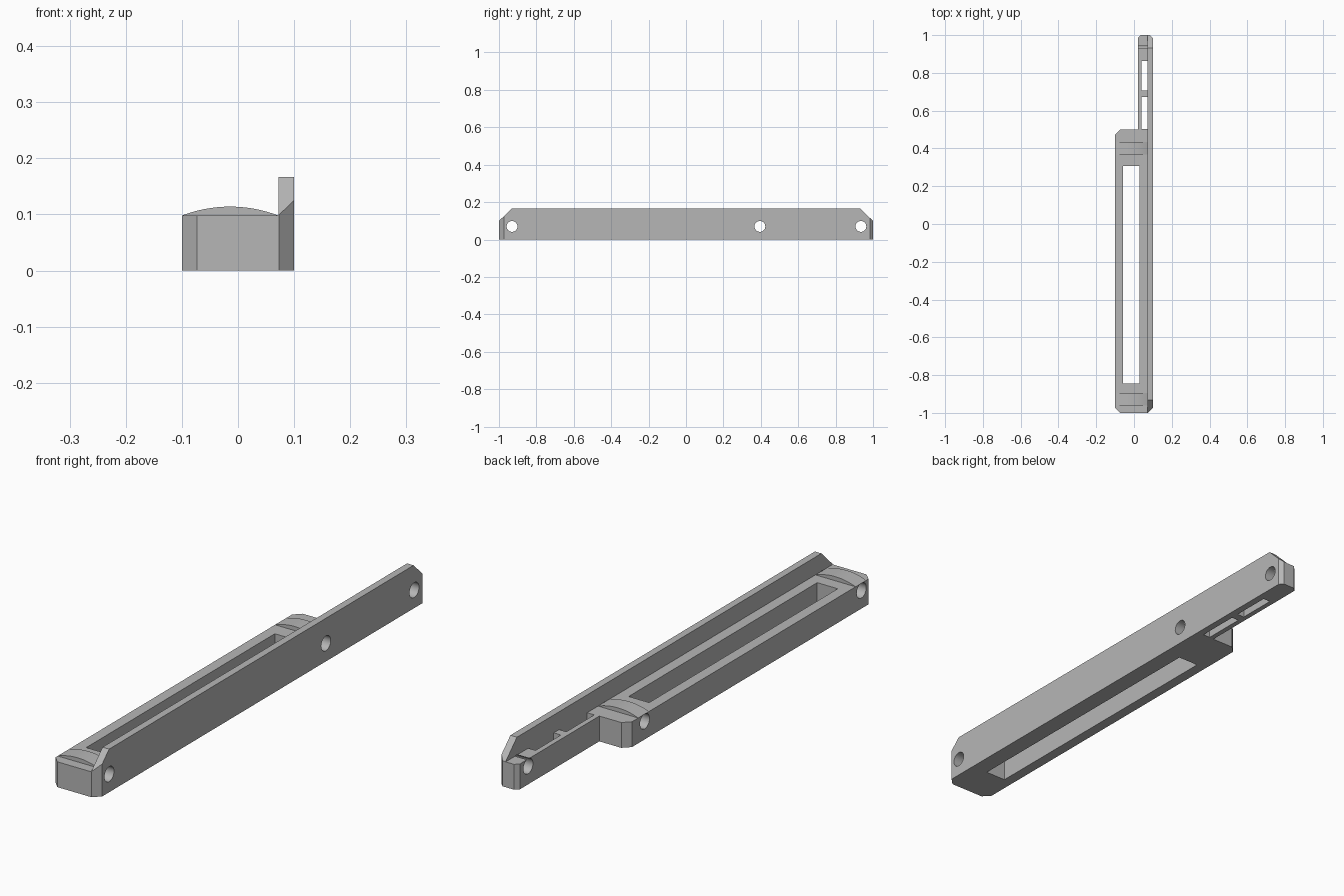
import bpy
import bmesh
import math
from mathutils import Vector

cube = bpy.data.objects.get("Cube")
if cube:
    bpy.data.objects.remove(cube, do_unlink=True)

grey = bpy.data.materials.new("plain grey")
grey.use_nodes = True
grey.diffuse_color = (0.47, 0.47, 0.47, 1)
grey.node_tree.nodes["Principled BSDF"].inputs["Base Color"].default_value = grey.diffuse_color

LOW, HIGH = 0.098, 0.167      # heights of the body and the tall side wall
WALL_X = 0.072                # inner face of the wall


def prism(name, points, axis, start, end):
    """Extrude a closed outline along x, y or z."""
    place = {"x": lambda a, b: (start, a, b),
             "y": lambda a, b: (a, start, b),
             "z": lambda a, b: (a, b, start)}[axis]
    bm = bmesh.new()
    face = bm.faces.new([bm.verts.new(place(a, b)) for a, b in points])
    ext = bmesh.ops.extrude_face_region(bm, geom=[face])
    shift = Vector([(end - start) * (axis == k) for k in "xyz"])
    moved = [v for v in ext["geom"] if isinstance(v, bmesh.types.BMVert)]
    bmesh.ops.translate(bm, verts=moved, vec=shift)
    bmesh.ops.recalc_face_normals(bm, faces=bm.faces)
    mesh = bpy.data.meshes.new(name)
    bm.to_mesh(mesh)
    bm.free()
    mesh.materials.append(grey)
    obj = bpy.data.objects.new(name, mesh)
    bpy.context.collection.objects.link(obj)
    return obj


def box(name, x0, x1, y0, y1, z0=-0.1, z1=0.3):
    return prism(name, [(x0, y0), (x1, y0), (x1, y1), (x0, y1)], "z", z0, z1)


def select(obj):
    bpy.ops.object.select_all(action="DESELECT")
    obj.select_set(True)
    bpy.context.view_layer.objects.active = obj


def cut(target, cutter):
    cutter.hide_render = True
    mod = target.modifiers.new("cut", "BOOLEAN")
    mod.operation = "DIFFERENCE"
    mod.solver = "EXACT"
    mod.object = cutter
    select(target)
    bpy.ops.object.modifier_apply(modifier=mod.name)
    bpy.data.objects.remove(cutter, do_unlink=True)


# Frame: plan outline with chamfered corners and a narrow rear arm
c, d = 0.027, 0.015
outline = [(-0.1, c - 1), (c - 0.1, -1), (0.1 - c, -1), (0.1, c - 1),
           (0.1, 1 - d), (0.1 - d, 1), (0.021 + d, 1), (0.021, 1 - d),
           (0.021, 0.5), (c - 0.1, 0.5), (-0.1, 0.5 - c)]
frame = prism("frame", outline, "z", 0, HIGH)

# Lower everything beside the wall, then open the long slot and arm windows
cut(frame, box("step_cutter", -0.3, WALL_X, -1.2, 1.2, LOW, 0.3))
cut(frame, box("slot_cutter", -0.058, 0.03, -0.845, 0.308))
for y0, y1 in ((0.502, 0.673), (0.706, 0.862)):
    cut(frame, box("window_cutter", 0.041, WALL_X, y0, y1))

# Sloped ends of the wall
for s in (-1, 1):
    wedge = [(s * 1.1, 0), (s * 1.1, 0.3), (s * 0.8, 0.3), (s * 1.1, 0)]
    wedge = [(s * 1.05, 0.05), (s * 0.88, 0.217), (s * 1.05, 0.217)]
    cut(frame, prism("end_cutter", wedge, "x", -0.2, 0.2))

# Cross holes
ring = [(math.cos(i * math.tau / 32) * 0.029, math.sin(i * math.tau / 32) * 0.029)
        for i in range(32)]
for y in (-0.93, 0.395, 0.935):
    cut(frame, prism("hole_cutter", [(y + a, 0.07 + b) for a, b in ring], "x", -0.2, 0.2))

# Arched pads across the body above two holes
half, rise, steps = (WALL_X + 0.1) / 2, 0.016, 20
radius = (half ** 2 + rise ** 2) / (2 * rise)
sweep = math.asin(half / radius)
arch = []
for i in range(steps + 1):
    t = sweep * (2 * i / steps - 1)
    arch.append((half - 0.1 + radius * math.sin(t),
                 LOW + rise + radius * (math.cos(t) - 1)))
pads = [prism(name, arch, "y", y - 0.033, y + 0.033)
        for name, y in (("front_pad", -0.927), ("rear_pad", 0.402))]

for obj in [frame] + pads:
    select(obj)
    bpy.ops.object.shade_smooth_by_angle(angle=math.radians(25))
